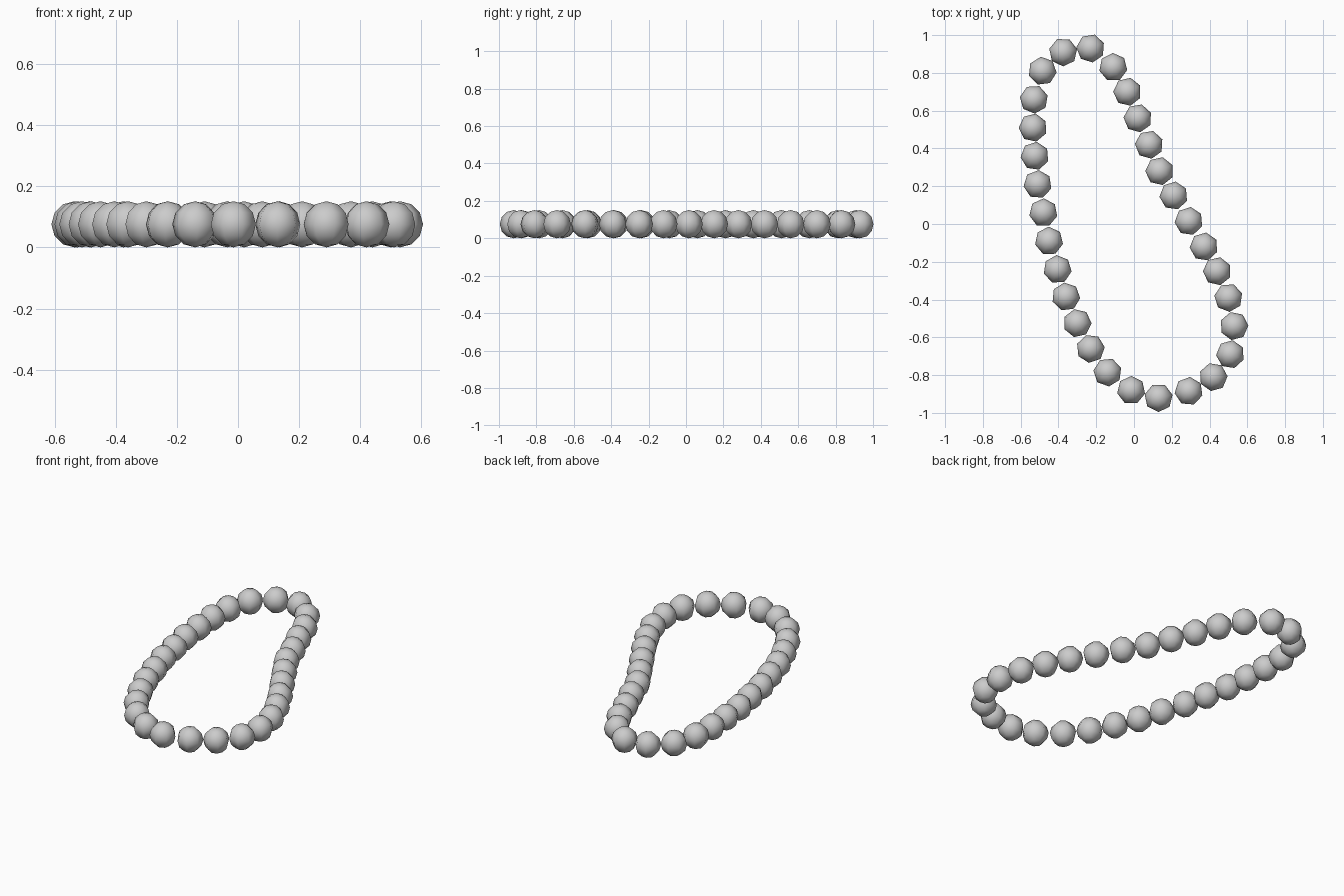
import bpy, math
from mathutils import Vector

if "Cube" in bpy.data.objects:
    bpy.data.objects.remove(bpy.data.objects["Cube"])

R = 0.0755

# Bead centres around the closed loop, clockwise seen from above
path = [(-.23, .93), (-.11, .83), (-.035, .70), (.02, .56), (.08, .42),
        (.135, .28), (.21, .15), (.29, .015), (.37, -.12), (.44, -.25),
        (.50, -.39), (.53, -.54), (.51, -.69), (.42, -.81), (.29, -.885),
        (.13, -.92), (-.015, -.88), (-.14, -.785), (-.23, -.66), (-.30, -.525),
        (-.36, -.385), (-.405, -.24), (-.45, -.09), (-.48, .06), (-.51, .21),
        (-.525, .36), (-.535, .51), (-.53, .66), (-.485, .81), (-.375, .91)]

# One low-poly bead mesh, shared by the whole string
bpy.ops.mesh.primitive_uv_sphere_add(segments=7, ring_count=6, radius=R)
first = bpy.context.object
bpy.ops.object.shade_smooth()
mesh = first.data
mesh.name = "bead"

# Place the beads, each turned to face outward from the loop
n = len(path)
for i, (x, y) in enumerate(path):
    if i == 0:
        bead = first
    else:
        bead = bpy.data.objects.new("bead", mesh)
        bpy.context.collection.objects.link(bead)
    bead.name = f"bead_{i + 1:02d}"
    t = Vector(path[(i + 1) % n]) - Vector(path[i - 1])
    bead.location = (x, y, R)
    # local vertex at +Y of the sphere points outward
    bead.rotation_euler.z = math.atan2(t.y, t.x)
